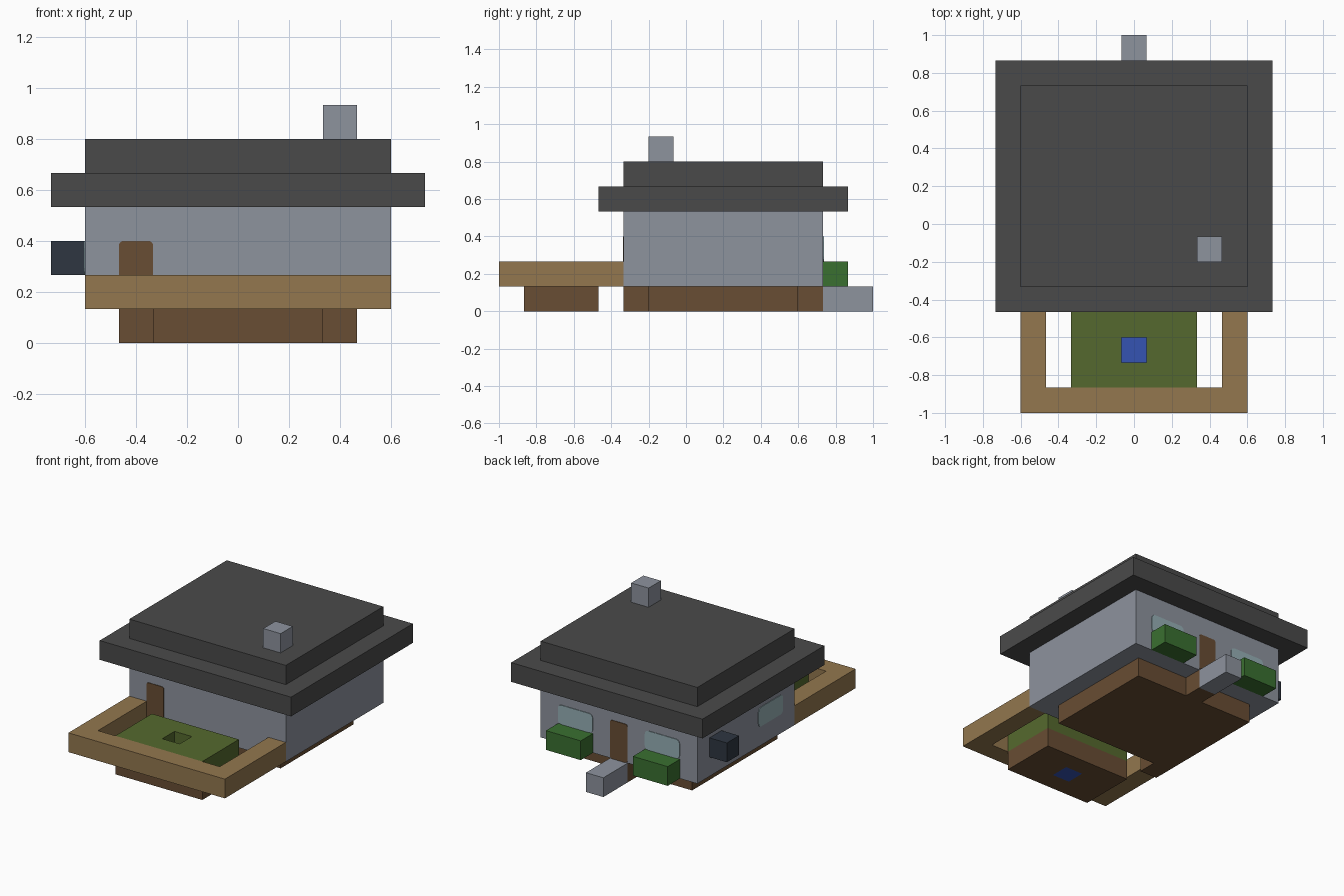
import bpy, bmesh
from mathutils import Vector

default = bpy.data.objects.get("Cube")
if default:
    bpy.data.objects.remove(default)

U = 2 / 15      # one block of the building grid
THIN = 0.03     # plate thickness in blocks


def material(name, rgb):
    linear = [((c / 255 + 0.055) / 1.055) ** 2.4 for c in rgb] + [1]
    mat = bpy.data.materials.new(name)
    mat.use_nodes = True
    mat.diffuse_color = linear
    bsdf = mat.node_tree.nodes["Principled BSDF"]
    bsdf.inputs["Base Color"].default_value = linear
    bsdf.inputs["Roughness"].default_value = 0.9
    return mat


STONE = material("grey stone", (141, 147, 158))
ROOF = material("charcoal roof", (74, 74, 74))
WOOD = material("light wood", (147, 119, 78))
EARTH = material("dark brown wood", (104, 77, 51))
GRASS = material("grass green", (85, 105, 46))
LEAF = material("leaf green", (58, 112, 48))
WATER = material("water blue", (53, 84, 178))
NAVY = material("dark navy", (46, 54, 65))
GLASS = material("pale glass", (150, 175, 181))


def box(name, mat, x, y, z, round_axis=None, radius=0):
    """Block between grid ranges, optionally rounding edges along one axis."""
    lo, hi = (Vector(p) * U for p in zip(x, y, z))
    bm = bmesh.new()
    bmesh.ops.create_cube(bm, size=1)
    for v in bm.verts:
        v.co = [(lo[i] + hi[i]) / 2 + v.co[i] * (hi[i] - lo[i]) for i in range(3)]
    if round_axis is not None:
        edges = [e for e in bm.edges
                 if abs((e.verts[0].co - e.verts[1].co).normalized()[round_axis]) > 0.9]
        bmesh.ops.bevel(bm, geom=edges, offset=radius * U, segments=3,
                        profile=0.5, affect="EDGES")
    mesh = bpy.data.meshes.new(name)
    bm.to_mesh(mesh)
    bm.free()
    obj = bpy.data.objects.new(name, mesh)
    bpy.context.collection.objects.link(obj)
    if mat:
        mesh.materials.append(mat)
    return obj


def cut(obj, cutter):
    mod = obj.modifiers.new("opening", "BOOLEAN")
    mod.operation = "DIFFERENCE"
    mod.solver = "EXACT"
    mod.object = cutter
    cutter.hide_render = True
    cutter.hide_viewport = True
    cutter.display_type = "WIRE"


# House body, stepped roof and chimney
box("walls", STONE, (-4.5, 4.5), (-2.5, 5.5), (1, 4))
box("roof_eaves", ROOF, (-5.5, 5.5), (-3.5, 6.5), (4, 5))
box("roof_top", ROOF, (-4.5, 4.5), (-2.5, 5.5), (5, 6))
box("chimney", STONE, (2.5, 3.5), (-1.5, -0.5), (6, 7))

# Foundation with a sill below each door, and the back step
box("foundation", EARTH, (-3.5, 3.5), (-1.5, 4.5), (0, 1))
box("front_door_sill", EARTH, (-3.5, -2.5), (-2.5, -1.5), (0, 1))
box("back_door_sill", EARTH, (-0.5, 0.5), (4.5, 5.5), (0, 1))
box("back_step", STONE, (-0.5, 0.5), (5.5, 7.5), (0, 1))

# Doors
box("front_door", EARTH, (-3.5, -2.5), (-2.5 - THIN, -2.5), (1, 3), 1, 0.12)
box("back_door", EARTH, (-0.5, 0.5), (5.5, 5.5 + THIN), (1, 3), 1, 0.12)

# Back windows with a bush under each
for side, x in (("left", (1.5, 3.5)), ("right", (-3.5, -1.5))):
    box(side + "_back_window", GLASS, x, (5.5, 5.5 + THIN), (2, 3), 1, 0.2)
    box(side + "_bush", LEAF, x, (5.5, 6.5), (1, 2))

# Side window and wall unit
box("side_window", GLASS, (-4.5 - THIN, -4.5), (-1.5, 0.5), (2, 3), 0, 0.2)
box("wall_unit", NAVY, (-5.5, -4.5), (3.5, 4.5), (2, 3))

# Walkway around the garden
box("front_walkway", WOOD, (-4.5, 4.5), (-7.5, -6.5), (1, 2))
for side, x in (("left", (3.5, 4.5)), ("right", (-4.5, -3.5))):
    box(side + "_walkway", WOOD, x, (-6.5, -2.5), (1, 2))

# Garden bed with a sunken pool
soil = box("garden_soil", EARTH, (-2.5, 2.5), (-6.5, -3.5), (0, 1))
lawn = box("garden_lawn", GRASS, (-2.5, 2.5), (-6.5, -3.5), (1, 2))
shaft = box("pool_cutter", None, (-0.5, 0.5), (-5.5, -4.5), (-1, 3))
cut(soil, shaft)
cut(lawn, shaft)
box("pool_water", WATER, (-0.5, 0.5), (-5.5, -4.5), (0, 1))
